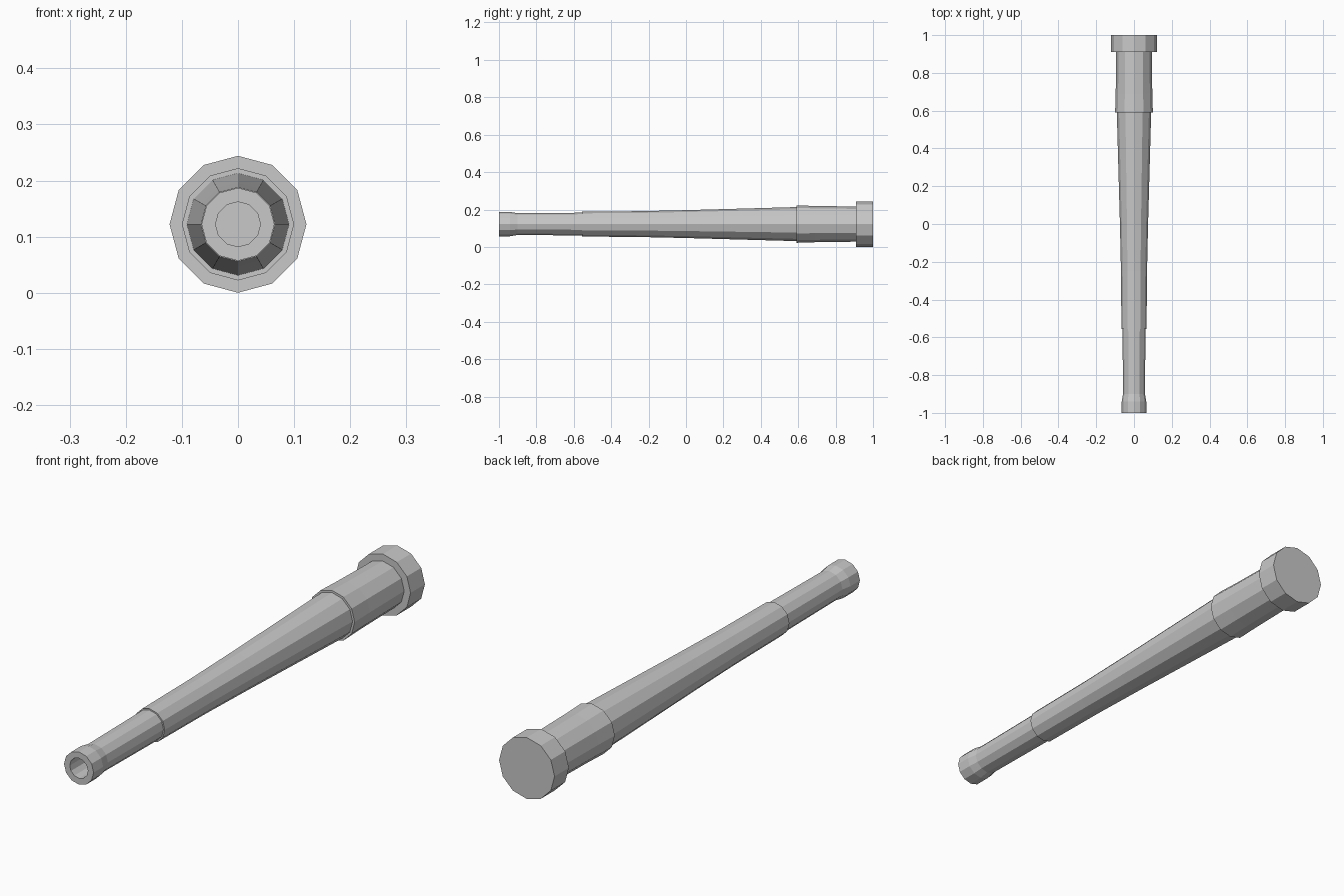
import bpy, bmesh, math

if "Cube" in bpy.data.objects:
    bpy.data.objects.remove(bpy.data.objects["Cube"])

SIDES = 12
AXIS_Z = 0.122

metal = bpy.data.materials.new("grey metal")
metal.diffuse_color = (0.58, 0.58, 0.58, 1)
metal.use_nodes = True
metal.node_tree.nodes["Principled BSDF"].inputs["Base Color"].default_value = metal.diffuse_color


def lathe(name, profile):
    """Turn (y, radius) points around the long axis; radius 0 closes the end."""
    bm = bmesh.new()
    rings = []
    for y, r in profile:
        if r == 0:
            rings.append([bm.verts.new((0, y, AXIS_Z))])
            continue
        ring = []
        for i in range(SIDES):
            a = 2 * math.pi * i / SIDES
            ring.append(bm.verts.new((r * math.cos(a), y, AXIS_Z + r * math.sin(a))))
        rings.append(ring)
    for a, b in zip(rings, rings[1:]):
        for i in range(SIDES):
            j = (i + 1) % SIDES
            if len(b) == 1:
                bm.faces.new((a[i], b[0], a[j]))
            else:
                bm.faces.new((a[i], b[i], b[j], a[j]))
    # the profiles run front to back along the outside, so faces point outward
    bm.normal_update()
    mesh = bpy.data.meshes.new(name)
    bm.to_mesh(mesh)
    bm.free()
    mesh.materials.append(metal)
    obj = bpy.data.objects.new(name, mesh)
    bpy.context.collection.objects.link(obj)
    return obj


# Hollow bore, from its closed bottom out to the muzzle, then the flared lip and front tube
lathe("muzzle_tube", [(-1.0, 0.040), (-1.0, 0.065), (-0.94, 0.065),
                      (-0.90, 0.058), (-0.555, 0.061)])
bore = lathe("bore", [(-1.0, 0.040), (-0.80, 0.040), (-0.80, 0)])
bore.data.flip_normals()

# Long tapered barrel with a small step at its front end
lathe("barrel", [(-0.555, 0.061), (-0.555, 0.0665), (-0.25, 0.069),
                 (0.0, 0.0745), (0.59, 0.091)])

# Thicker reinforcing sleeve
lathe("sleeve", [(0.59, 0.091), (0.59, 0.100), (0.69, 0.097), (0.91, 0.094)])

# Closed breech block at the rear
lathe("breech", [(0.91, 0.094), (0.91, 0.122), (1.0, 0.122), (1.0, 0)])
